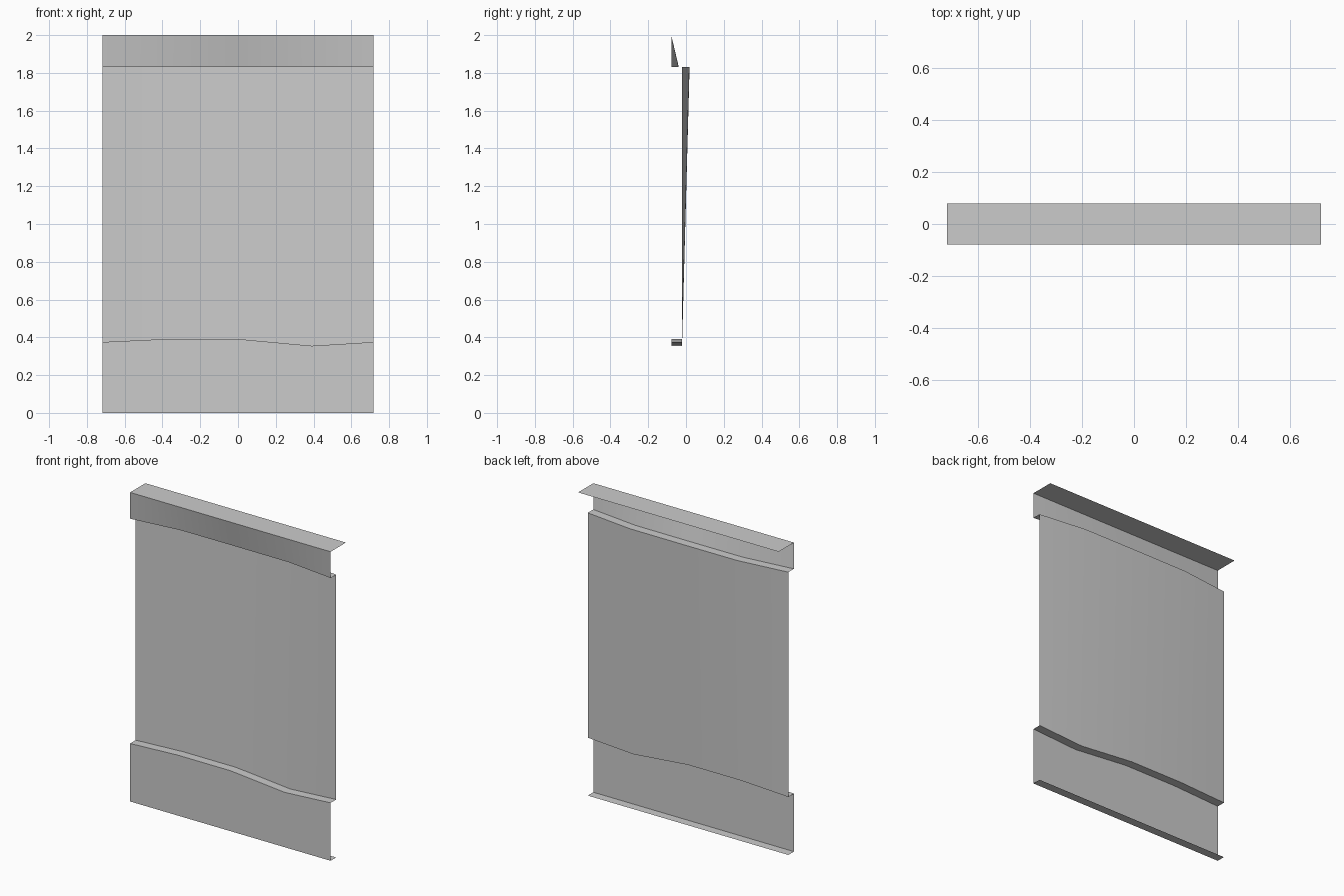
import bpy
import bmesh

cube = bpy.data.objects.get("Cube")
if cube:
    bpy.data.objects.remove(cube, do_unlink=True)

grey = bpy.data.materials.new("plain grey")
grey.use_nodes = True
GREY = (0.6, 0.6, 0.6, 1)
grey.diffuse_color = GREY
grey.node_tree.nodes["Principled BSDF"].inputs["Base Color"].default_value = GREY

# Stations across the width, with the bow and the wave at each one
X = (-0.718, -0.38, 0, 0.39, 0.718)
BOW = (0, 0.039, 0.04, 0.039, 0)
WAVE = (0.375, 0.391, 0.391, 0.355, 0.375)
FRONT, PANEL, BACK = -0.078, -0.021, 0.078
TOP, FASCIA_Z = 2.0, 1.83


def line(y, z, bow=False, wave=False):
    """Cross-width edge line at depth y and height z."""
    return [(x, y + (b if bow else 0), w if wave else z)
            for x, b, w in zip(X, BOW, WAVE)]


def sheet(name, upper, lower):
    """Thin open sheet spanned between two edge lines."""
    bm = bmesh.new()
    a = [bm.verts.new(p) for p in upper]
    b = [bm.verts.new(p) for p in lower]
    for i in range(len(X) - 1):
        bm.faces.new((a[i], b[i], b[i + 1], a[i + 1]))
    mesh = bpy.data.meshes.new(name)
    bm.to_mesh(mesh)
    bm.free()
    mesh.materials.append(grey)
    for poly in mesh.polygons:
        poly.use_smooth = True
    obj = bpy.data.objects.new(name, mesh)
    bpy.context.collection.objects.link(obj)


# Edge lines of the folded profile, from the top back to the bottom back
cap_back = line(BACK, TOP)
cap_front = line(FRONT, TOP)
fascia_foot = line(FRONT, FASCIA_Z, bow=True)
panel_top = line(PANEL, FASCIA_Z, bow=True)
panel_foot = line(PANEL, 0, wave=True)
skirt_top = line(FRONT, 0, wave=True)
skirt_foot = line(FRONT, 0)
flange_back = line(PANEL, 0)

sheet("top_cap", cap_back, cap_front)
sheet("upper_fascia", cap_front, fascia_foot)
sheet("upper_ledge", fascia_foot, panel_top)
sheet("main_panel", panel_top, panel_foot)
sheet("lower_ledge", panel_foot, skirt_top)
sheet("lower_skirt", skirt_top, skirt_foot)
sheet("bottom_flange", skirt_foot, flange_back)
